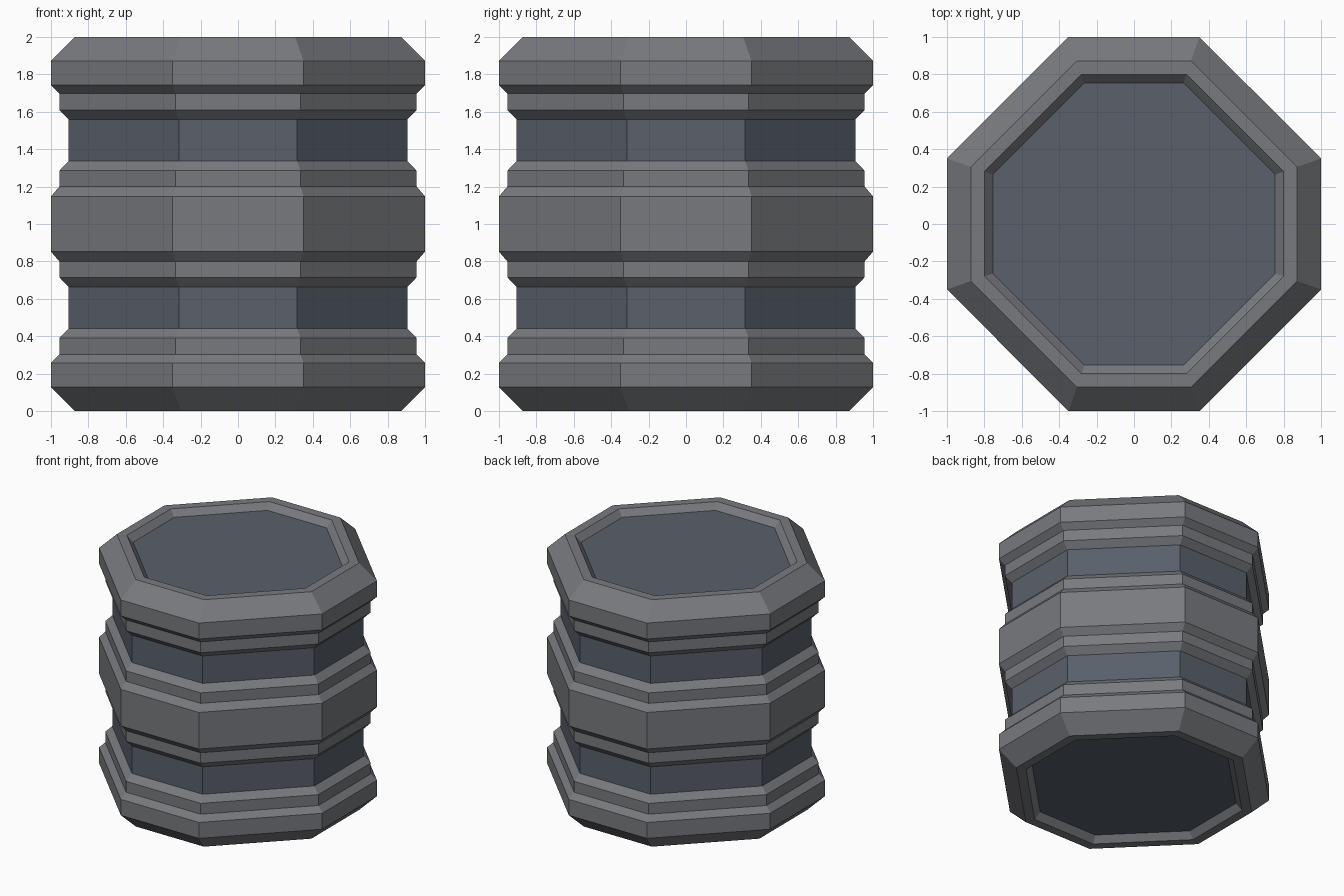
import bpy

if "Cube" in bpy.data.objects:
    bpy.data.objects.remove(bpy.data.objects["Cube"])

# Octagon with slightly short axis-aligned sides
K = 0.35
OCT = [(K, -1), (1, -K), (1, K), (K, 1), (-K, 1), (-1, K), (-1, -K), (-K, -1)]


def material(name, color):
    m = bpy.data.materials.new(name)
    m.diffuse_color = (*color, 1)
    m.use_nodes = True
    m.node_tree.nodes["Principled BSDF"].inputs["Base Color"].default_value = m.diffuse_color
    return m


def octagon_loft(name, profile, mat, closed=False, cap=False):
    """Stack scaled octagons along (radius, z) profile points."""
    verts = [(x * r, y * r, z) for r, z in profile for x, y in OCT]
    n = len(profile)
    faces = []
    for i in range(n if closed else n - 1):
        a, b = i * 8, (i + 1) % n * 8
        for j in range(8):
            k = (j + 1) % 8
            faces.append((a + j, a + k, b + k, b + j))
    if cap:
        faces.append(tuple(reversed(range(8))))
        faces.append(tuple(range((n - 1) * 8, n * 8)))
    me = bpy.data.meshes.new(name)
    me.from_pydata(verts, [], faces)
    me.materials.append(mat)
    ob = bpy.data.objects.new(name, me)
    bpy.context.collection.objects.link(ob)
    return ob


grey = material("body_grey", (0.19, 0.195, 0.21))
dark = material("panel_dark", (0.10, 0.115, 0.145))

CORE, STEP, OUT, RIM, LIP, LID = 0.905, 0.955, 1.0, 0.872, 0.80, 0.755
DEPTH = 0.05

# End rims: lid recess, lip, chamfer, outer band, stepped collar
end = [(LID, DEPTH), (LIP, 0), (RIM, 0), (OUT, 0.128), (OUT, 0.257),
       (STEP, 0.302), (STEP, 0.39), (CORE, 0.44)]
octagon_loft("bottom_rim", end, grey)
octagon_loft("top_rim", [(r, 2 - z) for r, z in reversed(end)], grey)

# Middle band with stepped collars above and below
half = [(CORE, 0.662), (STEP, 0.715), (STEP, 0.80), (OUT, 0.852)]
octagon_loft("middle_band", half + [(r, 2 - z) for r, z in reversed(half)], grey)

# Recessed dark side panels
octagon_loft("lower_groove", [(CORE, 0.44), (CORE, 0.662)], dark)
octagon_loft("upper_groove", [(CORE, 1.338), (CORE, 1.56)], dark)

# Sunken end lids
for name, z, flip in (("bottom_lid", DEPTH, True), ("top_lid", 2 - DEPTH, False)):
    me = bpy.data.meshes.new(name)
    order = range(7, -1, -1) if flip else range(8)
    me.from_pydata([(x * LID, y * LID, z) for x, y in OCT], [], [tuple(order)])
    me.materials.append(dark)
    bpy.context.collection.objects.link(bpy.data.objects.new(name, me))
